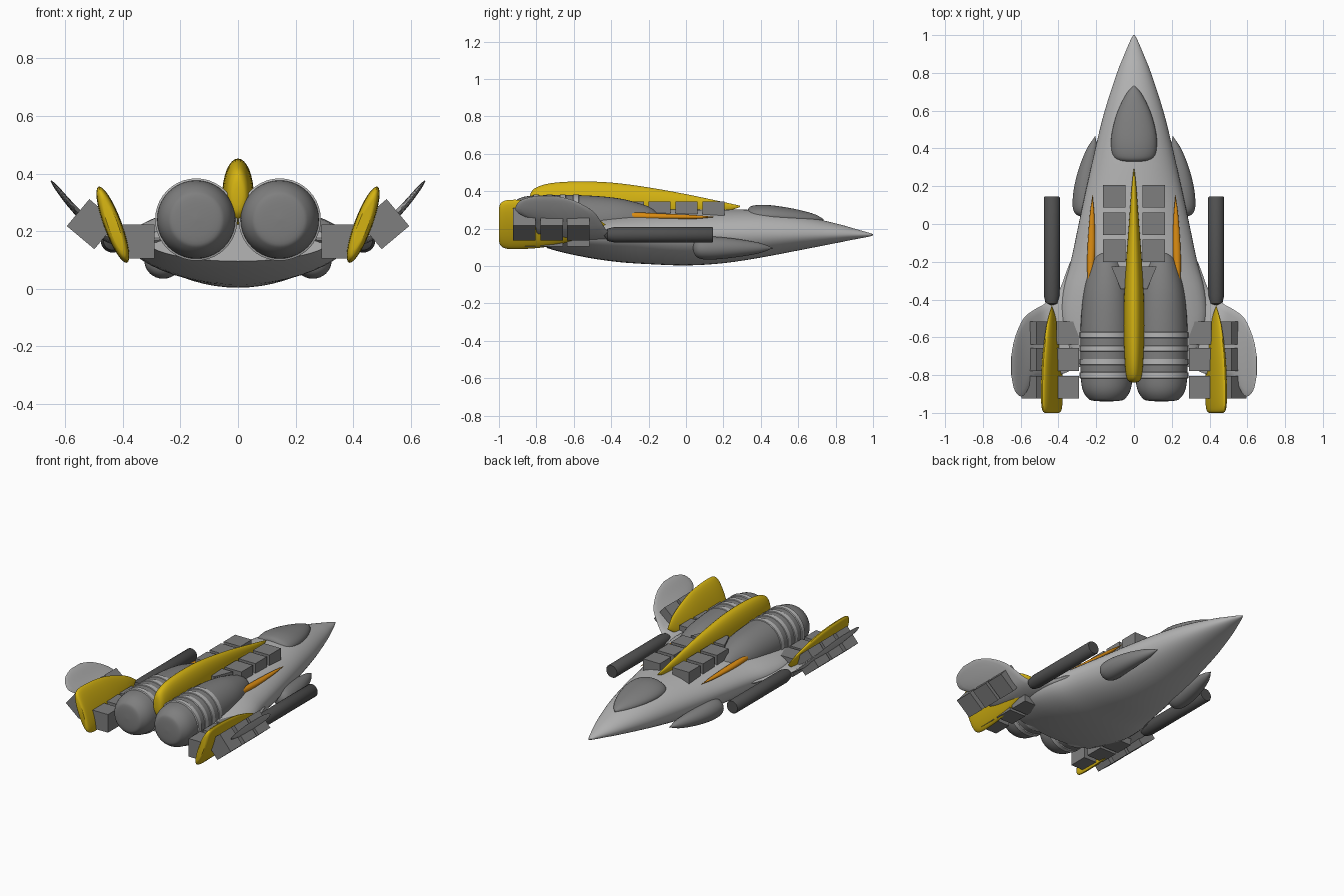
import bpy, bmesh, math
from mathutils import Matrix, Vector

if "Cube" in bpy.data.objects:
    bpy.data.objects.remove(bpy.data.objects["Cube"])


def material(name, rgb):
    m = bpy.data.materials.new(name)
    m.diffuse_color = (*rgb, 1)
    m.use_nodes = True
    m.node_tree.nodes["Principled BSDF"].inputs["Base Color"].default_value = m.diffuse_color
    return m


LIGHT = material("light_grey", (0.46, 0.46, 0.46))
MID = material("mid_grey", (0.21, 0.21, 0.21))
DARK = material("dark_grey", (0.08, 0.08, 0.08))
YELLOW = material("yellow", (0.66, 0.45, 0.006))
ORANGE = material("orange", (0.70, 0.26, 0.006))


def finish(bm, name, mat, mirror=False, smooth=True):
    bmesh.ops.recalc_face_normals(bm, faces=bm.faces[:])
    me = bpy.data.meshes.new(name)
    bm.to_mesh(me)
    bm.free()
    me.materials.append(mat)
    ob = bpy.data.objects.new(name, me)
    bpy.context.collection.objects.link(ob)
    if smooth:
        for p in me.polygons:
            p.use_smooth = True
        me.set_sharp_from_angle(angle=math.radians(40))
    if mirror:
        mod = ob.modifiers.new("mirror", 'MIRROR')
        mod.use_mirror_merge = False
    return ob


def spline(rows, sub):
    # Catmull-Rom smoothing of station rows
    out = []
    for i in range(len(rows) - 1):
        a, b, c, d = (rows[max(i - 1, 0)], rows[i], rows[i + 1],
                      rows[min(i + 2, len(rows) - 1)])
        for k in range(sub):
            t = k / sub
            out.append([0.5 * (2 * q + (r - p) * t + (2 * p - 5 * q + 4 * r - s) * t * t
                               + (3 * q - p - 3 * r + s) * t ** 3)
                        for p, q, r, s in zip(a, b, c, d)])
    return out + [list(rows[-1])]


def loft(name, mat, rows, sub=4, n=32, mirror=False, matrix=None):
    # rows: y, centre x, centre z, half width, height above, depth below
    bm = bmesh.new()
    rings = []
    for y, cx, cz, w, up, dn in spline(rows, sub):
        w, up, dn = (max(v, 0.0008) for v in (w, up, dn))
        ring = []
        for k in range(n):
            a = 2 * math.pi * k / n
            s = math.sin(a)
            ring.append(bm.verts.new((cx + w * math.cos(a), y, cz + s * (up if s > 0 else dn))))
        rings.append(ring)
    for r0, r1 in zip(rings, rings[1:]):
        for k in range(n):
            bm.faces.new((r0[k], r0[(k + 1) % n], r1[(k + 1) % n], r1[k]))
    bm.faces.new(rings[0])
    bm.faces.new(rings[-1])
    if matrix:
        bmesh.ops.transform(bm, matrix=matrix, verts=bm.verts[:])
    return finish(bm, name, mat, mirror)


def round_loft(name, mat, x, z, profile, **kw):
    return loft(name, mat, [(y, x, z, r, r, r) for y, r in profile], **kw)


def block(name, mat, centre, size, tilt=0):
    bm = bmesh.new()
    bmesh.ops.create_cube(bm, size=1)
    m = (Matrix.Translation(centre) @ Matrix.Rotation(tilt, 4, 'Y')
         @ Matrix.Diagonal((*size, 1)))
    bmesh.ops.transform(bm, matrix=m, verts=bm.verts[:])
    return finish(bm, name, mat, True, False)


# Hull: y, half width, top z, bottom z
hull = [(1.0, .004, .17, .163), (.97, .02, .18, .155), (.9, .05, .20, .142), (.8, .09, .228, .122),
        (.6, .155, .272, .083), (.4, .205, .297, .045), (.2, .25, .303, .015), (.0, .293, .303, .003),
        (-.2, .335, .30, .01), (-.35, .375, .29, .02), (-.5, .385, .27, .04), (-.65, .35, .25, .07),
        (-.74, .32, .235, .095)]
loft("hull", LIGHT, [(y, 0, .168, w, t - .168, .168 - b) for y, w, t, b in hull], n=48)

# Wings: curved span, each station x, z, leading y, trailing y, thickness
span = [(.20, .18, -.10, -.72, .05), (.32, .165, -.17, -.77, .05), (.40, .168, -.36, -.80, .045),
        (.47, .188, -.42, -.80, .035), (.53, .238, -.455, -.82, .028), (.585, .295, -.50, -.91, .022),
        (.63, .35, -.60, -.885, .015), (.65, .375, -.70, -.80, .004)]
bm = bmesh.new()
rows = spline(span, 4)
sections = []
for i, (x, z, le, te, th) in enumerate(rows):
    a, b = rows[max(i - 1, 0)], rows[min(i + 1, len(rows) - 1)]
    nrm = Vector((a[1] - b[1], 0, b[0] - a[0])).normalized()
    ring = []
    for k in range(20):
        ang = 2 * math.pi * k / 20
        p = Vector((x, (le + te) / 2 + (le - te) / 2 * math.cos(ang), z))
        ring.append(bm.verts.new(p + nrm * th / 2 * math.sin(ang)))
    sections.append(ring)
for r0, r1 in zip(sections, sections[1:]):
    for k in range(20):
        bm.faces.new((r0[k], r0[(k + 1) % 20], r1[(k + 1) % 20], r1[k]))
bm.faces.new(sections[0])
bm.faces.new(sections[-1])
finish(bm, "wing", LIGHT, True)

# Engines with light bands
round_loft("engine", MID, .145, .24,
           [(-.13, .02), (-.16, .052), (-.2, .078), (-.3, .109), (-.4, .127), (-.55, .138), (-.7, .139),
            (-.82, .136), (-.88, .126), (-.92, .102), (-.935, .075), (-.94, 0)], mirror=True, n=40)
for i in range(4):
    y = -.588 - .071 * i
    round_loft(f"engine_band_{i + 1}", LIGHT, .145, .24,
               [(y + .017, .138), (y + .014, .143), (y - .014, .143), (y - .017, .138)],
               sub=1, n=40, mirror=True)

# Canopy
loft("canopy", MID, [(.735, 0, .25, .0, .0, .02), (.69, 0, .25, .04, .026, .03), (.6, 0, .255, .085, .046, .03),
                     (.5, 0, .262, .114, .057, .03), (.42, 0, .265, .122, .062, .03),
                     (.36, 0, .265, .113, .058, .03), (.335, 0, .265, .085, .045, .03),
                     (.328, 0, .265, .05, .02, .02)])

# Cheek pods, drifting outward to the rear
loft("cheek_pod", MID, [(y, x, .096, r, r * .95, r * .95) for y, x, r in
                        [(.465, .205, 0), (.4, .222, .027), (.3, .243, .047), (.2, .256, .06), (.12, .26, .065),
                         (.07, .262, .058), (.045, .262, .035), (.037, .262, 0)]], mirror=True)

# Guns
round_loft("gun", DARK, .435, .167, [(.145, .038), (.14, .042), (-.38, .042), (-.42, .033), (-.44, 0)],
           sub=1, mirror=True)

# Dorsal fin
loft("dorsal_fin", YELLOW, [(y, 0, .32, w, t - .32, d) for y, w, t, d in
                            [(.29, .002, .322, .005), (.2, .012, .342, .03), (0, .027, .384, .06),
                             (-.2, .042, .42, .08), (-.4, .053, .446, .095), (-.58, .055, .452, .1),
                             (-.72, .05, .443, .1), (-.8, .042, .42, .085), (-.83, .03, .39, .06),
                             (-.838, .015, .35, .03)]])

# Side fins, leaning outward
lean = Matrix.Translation((.435, 0, .222)) @ Matrix.Rotation(math.radians(20.5), 4, 'Y')
loft("side_fin", YELLOW, [(y, 0, 0, w, h, h) for y, w, h in
                          [(-.43, 0, 0), (-.5, .013, .05), (-.6, .023, .09), (-.7, .029, .12), (-.8, .031, .135),
                           (-.9, .031, .141), (-.96, .029, .138), (-.99, .025, .122), (-1, .017, .095)]],
     mirror=True, matrix=lean)

# Orange shoulder strips
loft("shoulder_strip", ORANGE, [(y, x, z, w, h, h) for y, x, z, w, h in
                                [(.155, .22, .262, 0, 0), (.05, .222, .262, .012, .01), (-.1, .225, .264, .02, .015),
                                 (-.2, .228, .265, .02, .019), (-.3, .232, .267, .014, .02),
                                 (-.352, .235, .267, .006, .018)]], mirror=True, n=20)

# Spine blocks, the last one tapered between the engines
for i, y in enumerate((.147, .002, -.142)):
    block(f"spine_block_{i + 1}", MID, (.105, y, .295), (.12, .118, .1))
last = block("spine_block_4", MID, (.065, -.285, .295), (.11, .12, .1))
for v in last.data.vertices:
    if v.co.x > .065 and v.co.y < -.285:
        v.co.x = .07

# Wing blocks: flat inner row and tilted outer row
for i, y in enumerate((-.577, -.717, -.865)):
    block(f"inner_wing_block_{i + 1}", MID, (.35, y, .163), (.118, .12, .118))
    block(f"outer_wing_block_{i + 1}", MID, (.508, y, .224), (.125, .12, .122), math.radians(-40))
